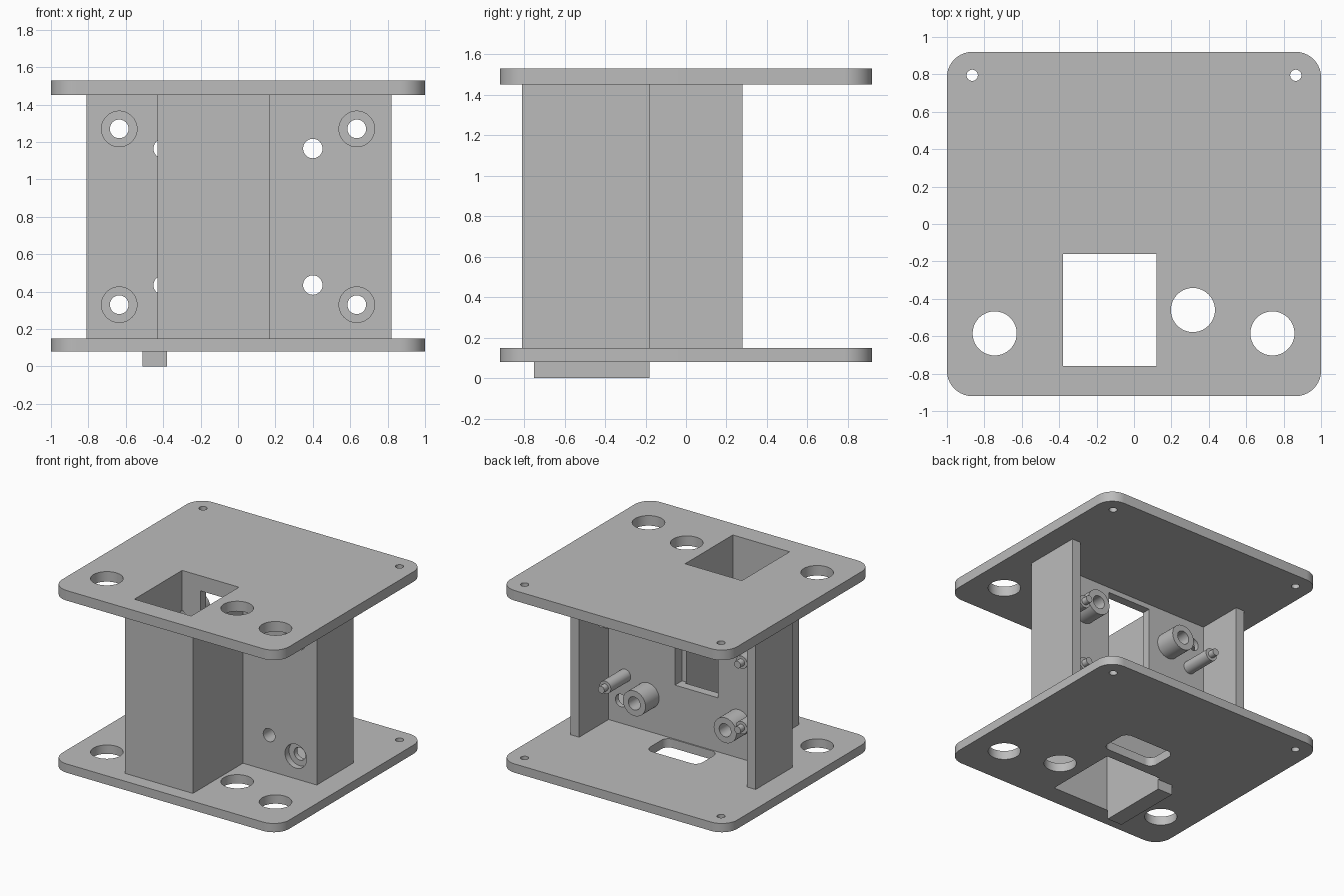
import bpy, bmesh, math

cube = bpy.data.objects.get("Cube")
if cube:
    bpy.data.objects.remove(cube, do_unlink=True)

grey = bpy.data.materials.new("plain_grey")
grey.use_nodes = True
grey.diffuse_color = (0.5, 0.5, 0.5, 1)
grey.node_tree.nodes["Principled BSDF"].inputs["Base Color"].default_value = (0.5, 0.5, 0.5, 1)

BASE, FLOOR, CEILING, TOP = 0.08, 0.15, 1.45, 1.53
FRONT, BACK = -0.18, -0.09          # faces of the upright panel


def prism(name, outline, low, high, axis="Z"):
    """Extrude an outline: (x, y) along z, or (x, z) along y."""
    bm = bmesh.new()
    if axis == "Z":
        verts = [bm.verts.new((a, b, low)) for a, b in outline]
        step = (0, 0, high - low)
    else:
        verts = [bm.verts.new((a, low, b)) for a, b in outline]
        step = (0, high - low, 0)
    face = bm.faces.new(verts)
    moved = bmesh.ops.extrude_face_region(bm, geom=[face])["geom"]
    bmesh.ops.translate(bm, vec=step, verts=[v for v in moved if isinstance(v, bmesh.types.BMVert)])
    bmesh.ops.recalc_face_normals(bm, faces=bm.faces)
    mesh = bpy.data.meshes.new(name)
    bm.to_mesh(mesh)
    bm.free()
    mesh.materials.append(grey)
    obj = bpy.data.objects.new(name, mesh)
    bpy.context.collection.objects.link(obj)
    return obj


def rect(x0, x1, y0, y1):
    return [(x0, y0), (x1, y0), (x1, y1), (x0, y1)]


def rounded(x0, x1, y0, y1, r, steps=10):
    corners = [(x1 - r, y1 - r), (x0 + r, y1 - r), (x0 + r, y0 + r), (x1 - r, y0 + r)]
    points = []
    for i, (cx, cy) in enumerate(corners):
        for k in range(steps + 1):
            t = math.pi / 2 * (i + k / steps)
            points.append((cx + r * math.cos(t), cy + r * math.sin(t)))
    return points


def circle(x, y, r, sides=40):
    return [(x + r * math.cos(math.tau * i / sides), y + r * math.sin(math.tau * i / sides))
            for i in range(sides)]


def cut(obj, outline, low, high, axis="Z"):
    cutter = prism("cutter", outline, low, high, axis)
    cutter.hide_render = True
    mod = obj.modifiers.new("cut", "BOOLEAN")
    mod.operation, mod.solver, mod.object = "DIFFERENCE", "EXACT", cutter
    bpy.context.view_layer.objects.active = obj
    bpy.ops.object.modifier_apply(modifier=mod.name)
    bpy.data.objects.remove(cutter, do_unlink=True)


def smooth(obj):
    bpy.ops.object.select_all(action="DESELECT")
    obj.select_set(True)
    bpy.context.view_layer.objects.active = obj
    bpy.ops.object.shade_smooth_by_angle(angle=math.radians(30))


shaft = rect(-0.38, 0.12, -0.76, -0.16)

# Bottom and top plates with matching openings
for name, low, high in (("bottom_plate", BASE, FLOOR), ("top_plate", CEILING, TOP)):
    plate = prism(name, rounded(-1, 1, -0.92, 0.92, 0.135), low, high)
    openings = [shaft]
    openings += [circle(x, y, 0.118) for x, y in ((-0.745, -0.585), (0.315, -0.46), (0.74, -0.585))]
    openings += [circle(side * 0.865, 0.795, 0.03) for side in (-1, 1)]
    if name == "bottom_plate":
        openings.append(rounded(-0.23, 0.23, -0.08, 0.18, 0.06))
    for outline in openings:
        cut(plate, outline, low - 0.1, high + 0.1)
    smooth(plate)

# Upright panel with its two side wings
panel = prism("panel_with_wings", [
    (-0.81, FRONT), (0.82, FRONT), (0.82, 0.28), (0.745, 0.28),
    (0.745, BACK), (-0.735, BACK), (-0.735, 0.28), (-0.81, 0.28)], FLOOR, CEILING)
cut(panel, shaft, 0, 2)
cut(panel, rect(-0.22, 0.16, 0.58, 1.41), -0.3, 0.1, "Y")
for side in (-1, 1):
    for z in (0.33, 1.27):
        cut(panel, circle(side * 0.635, z, 0.05), -0.3, 0.1, "Y")
        cut(panel, circle(side * 0.635, z, 0.095), -0.3, FRONT + 0.05, "Y")
    for z in (0.435, 1.165):
        cut(panel, circle(side * 0.4, z, 0.052), -0.3, 0.1, "Y")
smooth(panel)

# Hollow square shaft in front of the panel
prism("shaft_walls", [
    (-0.43, FRONT), (-0.43, -0.81), (0.17, -0.81), (0.17, FRONT),
    (0.12, FRONT), (0.12, -0.76), (-0.38, -0.76), (-0.38, FRONT)], FLOOR, CEILING)

# Bosses and stepped pins on the back of the panel
for side, label in ((-1, "right"), (1, "left")):
    for level, boss_z, pin_z in (("lower", 0.435, 0.54), ("upper", 1.165, 1.06)):
        boss = prism(f"{label}_{level}_boss", circle(side * 0.4, boss_z, 0.1), BACK, 0.08, "Y")
        cut(boss, circle(side * 0.4, boss_z, 0.052), -0.3, 0.3, "Y")
        smooth(boss)
        smooth(prism(f"{label}_{level}_pin", circle(side * 0.6, pin_z, 0.05), BACK, 0.16, "Y"))
        smooth(prism(f"{label}_{level}_pin_tip", circle(side * 0.6, pin_z, 0.028), 0.16, 0.21, "Y"))

# Guide rail under the bottom plate
prism("guide_rail", rect(-0.51, -0.38, -0.75, FRONT), 0, BASE)
